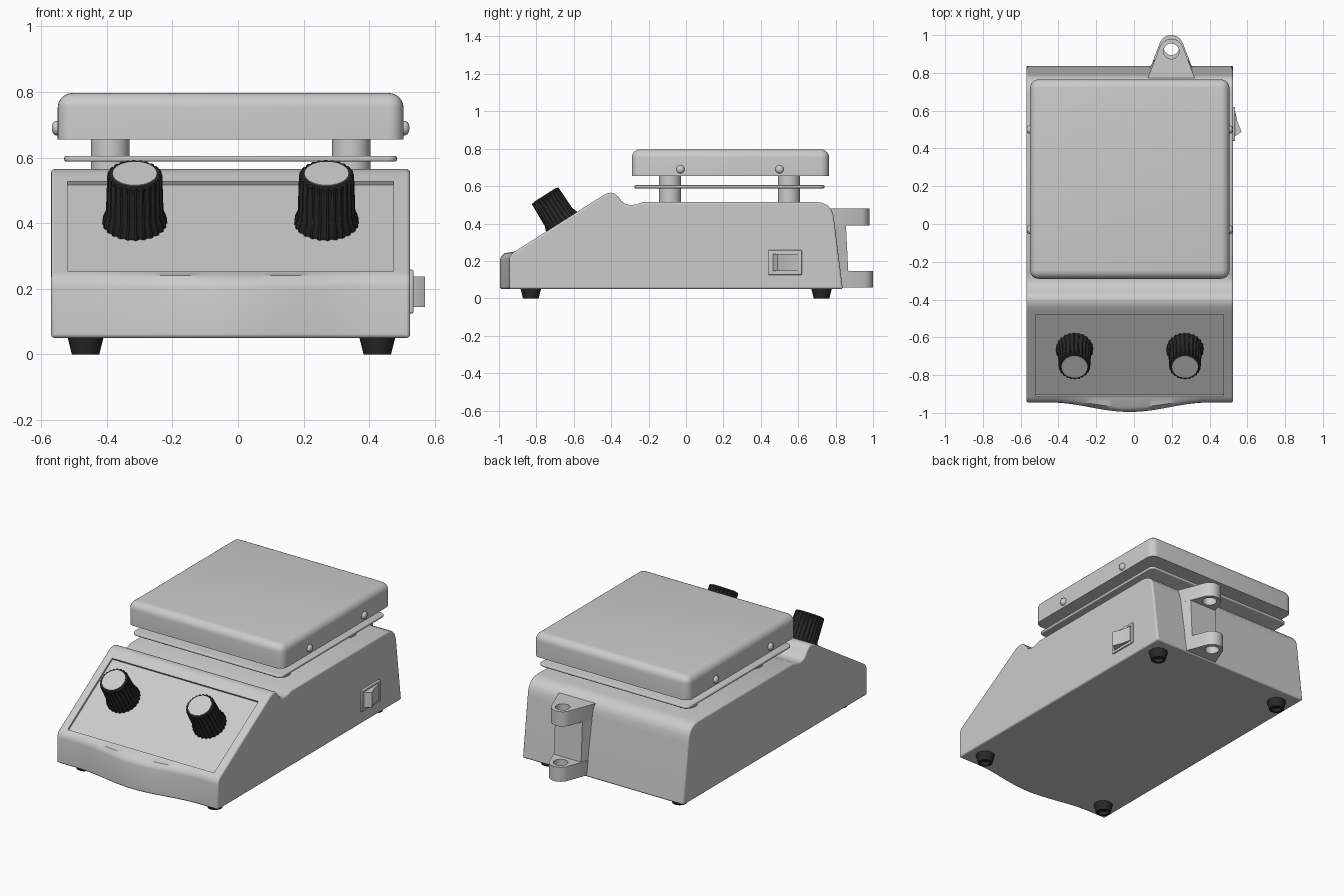
import bpy, bmesh, math
from mathutils import Matrix, Vector

if "Cube" in bpy.data.objects:
    bpy.data.objects.remove(bpy.data.objects["Cube"])

def material(name, v):
    m = bpy.data.materials.new(name)
    m.diffuse_color = (v, v, v, 1)
    m.use_nodes = True
    m.node_tree.nodes["Principled BSDF"].inputs["Base Color"].default_value = m.diffuse_color
    return m

GREY = material("light_grey", 0.6)
BLACK = material("black_rubber", 0.022)
CX = -0.0225                       # middle of the housing in x
TILT = math.radians(32.5)          # control panel slope
NORMAL = Vector((0, -math.sin(TILT), math.cos(TILT)))

def finish(bm, name, mat, angle=35):
    bmesh.ops.recalc_face_normals(bm, faces=bm.faces)
    me = bpy.data.meshes.new(name)
    bm.to_mesh(me)
    bm.free()
    me.materials.append(mat)
    ob = bpy.data.objects.new(name, me)
    bpy.context.collection.objects.link(ob)
    smooth(ob, angle)
    return ob

def smooth(ob, angle=35):
    bpy.ops.object.select_all(action='DESELECT')
    bpy.context.view_layer.objects.active = ob
    ob.select_set(True)
    bpy.ops.object.shade_smooth_by_angle(angle=math.radians(angle))

def loft(name, rings, mat):
    """Skin a list of equal-length closed rings and cap both ends."""
    bm = bmesh.new()
    vs = [[bm.verts.new(p) for p in r] for r in rings]
    n = len(vs[0])
    for a, b in zip(vs, vs[1:]):
        for i in range(n):
            j = (i + 1) % n
            bm.faces.new((a[i], a[j], b[j], b[i]))
    bm.faces.new(vs[0])
    bm.faces.new(vs[-1])
    return finish(bm, name, mat)

def lathe(name, profile, mat, pos, axis=(0, 0, 1), n=32, rib=0.0):
    """Turn (radius, height) pairs about an axis; rib makes grip flutes."""
    m = Matrix.Translation(pos) @ Vector((0, 0, 1)).rotation_difference(Vector(axis)).to_matrix().to_4x4()
    rings = []
    for r, h in profile:
        ring = []
        for i in range(n):
            a = 2 * math.pi * i / n
            q = r - (rib if i % 4 > 1 else 0)
            ring.append(m @ Vector((q * math.cos(a), q * math.sin(a), h)))
        rings.append(ring)
    return loft(name, rings, mat)

def box(name, lo, hi, mat, vert=0, edge=0, top=0):
    """Box with optional bevels: upright edges, all edges, or top and upright."""
    bm = bmesh.new()
    bmesh.ops.create_cube(bm, size=1)
    for v in bm.verts:
        v.co = [l + (c + 0.5) * (h - l) for c, l, h in zip(v.co, lo, hi)]
    bm.normal_update()
    def bevel(es, w, s):
        bmesh.ops.bevel(bm, geom=es, offset=w, segments=s, profile=0.5, affect='EDGES')
        bm.normal_update()
    if top:
        bevel([e for e in bm.edges if max(v.co.z for v in e.verts) > hi[2] - 1e-4], top, 6)
    if vert:
        bevel([e for e in bm.edges if abs(e.verts[0].co.z - e.verts[1].co.z) > 1e-4
               and e.calc_face_angle(0) > 1], vert, 5)
    if edge:
        bevel([e for e in bm.edges if e.calc_face_angle(0) > 1], edge, 3)
    return finish(bm, name, mat)

def apply_mods(ob):
    bpy.context.view_layer.objects.active = ob
    for m in list(ob.modifiers):
        bpy.ops.object.modifier_apply(modifier=m.name)

def cut(ob, cutter):
    cutter.hide_render = True
    m = ob.modifiers.new("cut", 'BOOLEAN')
    m.operation = 'DIFFERENCE'
    m.object = cutter
    apply_mods(ob)
    bpy.data.objects.remove(cutter)
    smooth(ob)

# Housing: side profile (y, z, share of front bulge) swept across x
profile = [(-0.945, 0.05, 1), (-0.945, 0.205, 1), (-0.942, 0.222, 0.95), (-0.93, 0.241, 0.8),
           (-0.915, 0.2505, 0), (-0.46, 0.540, 0), (-0.44, 0.553, 0), (-0.42, 0.562, 0),
           (-0.40, 0.565, 0), (-0.38, 0.560, 0), (-0.362, 0.543, 0), (-0.345, 0.520, 0),
           (-0.325, 0.504, 0), (-0.295, 0.498, 0), (-0.265, 0.503, 0), (-0.23, 0.515, 0),
           (0.70, 0.515, 0), (0.73, 0.510, 0), (0.757, 0.497, 0), (0.777, 0.475, 0),
           (0.787, 0.448, 0), (0.793, 0.41, 0), (0.838, 0.05, 0)]

def bulge(x):
    d = min(abs(x - CX) / 0.42, 1)
    return 0.05 * (0.5 + 0.5 * math.cos(math.pi * d))

steps = 36
xs = [-0.57 + 1.095 * i / steps for i in range(steps + 1)]
housing = loft("housing", [[(x, y - w * bulge(x), z) for y, z, w in profile] for x in xs], GREY)
bev = housing.modifiers.new("round", 'BEVEL')
bev.width, bev.segments, bev.limit_method, bev.angle_limit = 0.01, 3, 'ANGLE', math.radians(60)
apply_mods(housing)

# Sunken control panel
cutter = box("panel_cutter", (-0.4975, -0.255, -0.012), (0.4975, 0.255, 0.09), GREY)
cutter.matrix_world = Matrix.Translation((CX, -0.695, 0.39)) @ Matrix.Rotation(TILT, 4, 'X')
bpy.context.view_layer.update()
cut(housing, cutter)

# Control knobs: flared fluted grip with a light cap
for side, x in (("left", -0.315), ("right", 0.27)):
    base = Vector((x, -0.665, 0.409)) - NORMAL * 0.013
    lathe(side + "_knob", [(0.098, 0), (0.098, 0.018), (0.088, 0.042), (0.084, 0.175), (0.08, 0.18)],
          BLACK, base, NORMAL, 96, 0.005)
    lathe(side + "_knob_cap", [(0.068, 0.17), (0.068, 0.183)], GREY, base, NORMAL, 48)

# Hot plate, heat shield and posts
box("hot_plate", (-0.55, -0.29, 0.655), (0.505, 0.765, 0.797), GREY, vert=0.035, top=0.045)
box("heat_shield", (-0.53, -0.275, 0.588), (0.485, 0.74, 0.605), GREY, vert=0.03, edge=0.006)
for x in (-0.39, 0.345):
    for y in (-0.085, 0.55):
        lathe("plate_post", [(0.059, 0.50), (0.059, 0.66)], GREY, (x, y, 0))

# Round-headed screws on both sides of the plate
for x, s in ((-0.55, -1), (0.505, 1)):
    for y in (-0.03, 0.50):
        lathe("plate_screw", [(0.022, -0.005), (0.022, 0.006), (0.018, 0.013), (0.01, 0.017), (0.003, 0.018)],
              GREY, (x, y, 0.69), (s, 0, 0), 20)

# Feet with a hollow underside
for x in (-0.465, 0.425):
    for y in (-0.83, 0.725):
        lathe("foot", [(0.024, 0.02), (0.028, 0), (0.042, 0), (0.055, 0.052)], BLACK, (x, y, 0))

# Power switch on the right side
frame = box("switch_frame", (0.51, 0.44, 0.125), (0.535, 0.62, 0.258), GREY, edge=0.004)
cut(frame, box("frame_cutter", (0.527, 0.458, 0.14), (0.56, 0.605, 0.243), GREY))
rocker = [(0.515, 0.465), (0.535, 0.465), (0.57, 0.488), (0.548, 0.54), (0.535, 0.60), (0.515, 0.60)]
loft("switch_rocker", [[(x, y, z) for x, y in rocker] for z in (0.145, 0.238)], GREY)

# Rod clamp at the back: two drilled ears joined by a web
def ear(name, cy, z0, z1):
    outline = [(0.325, cy - 0.15), (0.325, cy - 0.19), (0.07, cy - 0.19), (0.07, cy - 0.15)]
    outline = outline[::-1]
    arc = [math.radians(20 + 140 * i / 14) for i in range(15)]
    outline += [(0.1975 + 0.065 * math.cos(a), cy + 0.065 * math.sin(a)) for a in arc]
    ob = loft(name, [[(x, y, z) for x, y in outline] for z in (z0, z1)], GREY)
    cut(ob, lathe("hole_cutter", [(0.041, z0 - 0.05), (0.041, z1 + 0.05)], GREY, (0.1975, cy, 0)))

ear("upper_rod_ear", 0.915, 0.39, 0.48)
ear("lower_rod_ear", 0.935, 0.058, 0.147)
loft("rod_clamp_web", [[(0.07, y - 0.09, z), (0.325, y - 0.09, z), (0.290, y, z), (0.105, y, z)]
                       for y, z in ((0.87, 0.10), (0.853, 0.43))], GREY)
